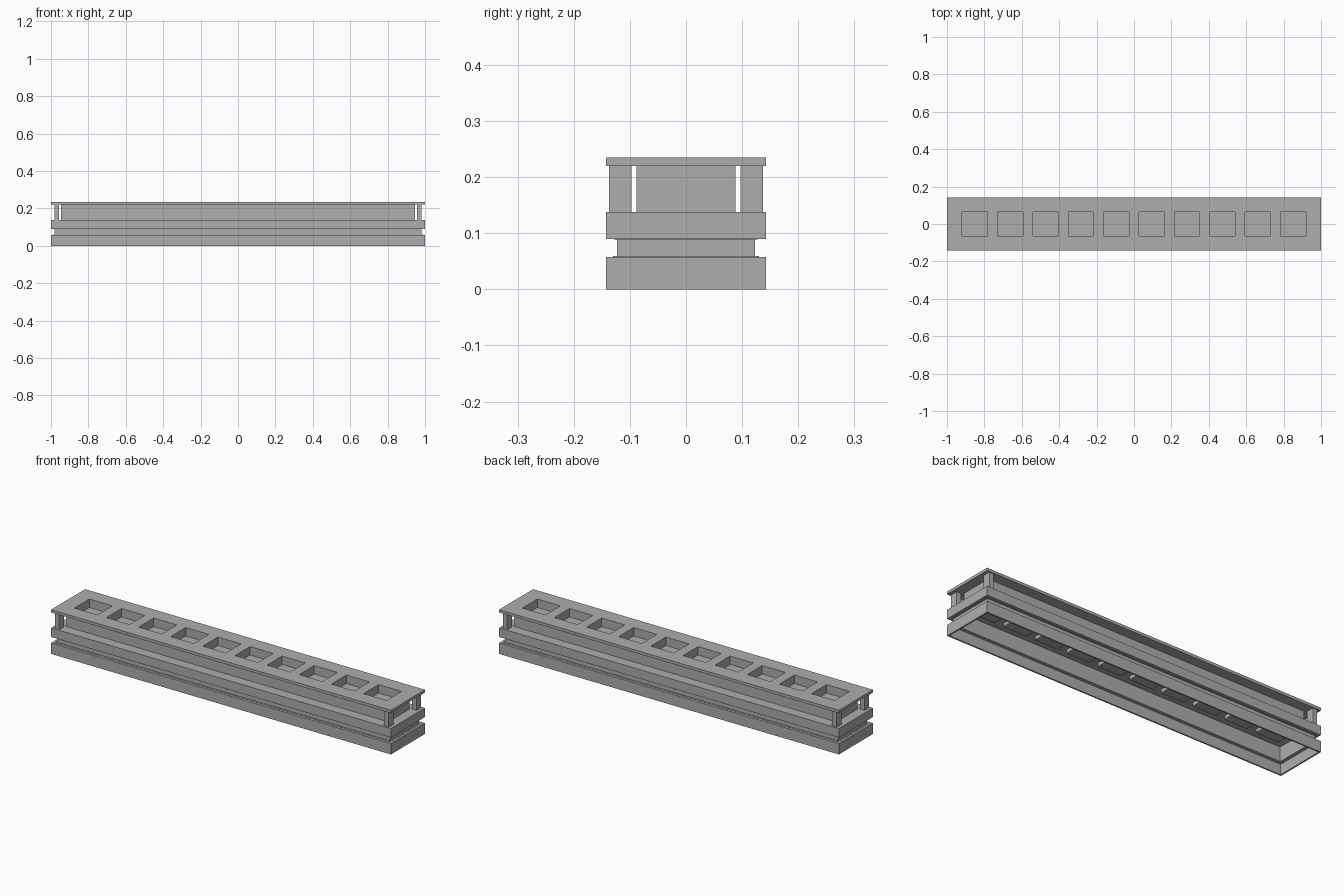
import bpy
import bmesh
from mathutils import Matrix, Vector

cube = bpy.data.objects.get("Cube")
if cube:
    bpy.data.objects.remove(cube, do_unlink=True)

# One plain grey for everything
grey = bpy.data.materials.new("mid_grey")
grey.use_nodes = True
grey.diffuse_color = (0.42, 0.42, 0.42, 1)
grey.node_tree.nodes["Principled BSDF"].inputs["Base Color"].default_value = grey.diffuse_color


def add_box(bm, cx, cy, hx, hy, z0, z1):
    place = Matrix.Translation((cx, cy, (z0 + z1) / 2))
    bmesh.ops.create_cube(bm, size=1, matrix=place @ Matrix.Diagonal((2 * hx, 2 * hy, z1 - z0, 1)))


def finish(name, bm):
    bmesh.ops.recalc_face_normals(bm, faces=bm.faces[:])
    mesh = bpy.data.meshes.new(name)
    bm.to_mesh(mesh)
    bm.free()
    mesh.materials.append(grey)
    obj = bpy.data.objects.new(name, mesh)
    bpy.context.collection.objects.link(obj)
    return obj


def boxes(name, specs):
    bm = bmesh.new()
    for spec in specs:
        add_box(bm, *spec)
    return finish(name, bm)


def ring(name, hx, hy, wall, z0, z1):
    """Rectangular frame, open above and below."""
    bm = bmesh.new()
    loops = []
    for inset, z in ((0, z0), (0, z1), (wall, z1), (wall, z0)):
        x, y = hx - inset, hy - inset
        loops.append([bm.verts.new(Vector((sx * x, sy * y, z)))
                      for sx, sy in ((-1, -1), (1, -1), (1, 1), (-1, 1))])
    for a, b in zip(loops, loops[1:] + loops[:1]):
        for i in range(4):
            j = (i + 1) % 4
            bm.faces.new((a[i], a[j], b[j], b[i]))
    return finish(name, bm)


def cut(obj, cutter):
    mod = obj.modifiers.new("pockets", "BOOLEAN")
    mod.operation = "DIFFERENCE"
    mod.solver = "EXACT"
    mod.object = cutter
    bpy.context.view_layer.update()
    result = bpy.data.meshes.new_from_object(
        obj.evaluated_get(bpy.context.evaluated_depsgraph_get()))
    obj.modifiers.clear()
    obj.data = result


HX, HY = 1.0, 0.143
pocket_x = [(i - 4.5) * 0.189 for i in range(10)]

# Hollow plinth with a recessed neck between two thin lips
ring("plinth", HX, HY, 0.008, 0, 0.057)
ring("plinth_ledge", HX, HY, 0.026, 0.055, 0.058)
ring("lower_lip", 0.988, 0.13, 0.013, 0.058, 0.0595)
ring("neck", 0.98, 0.123, 0.006, 0.058, 0.09)
ring("upper_lip", 0.988, 0.128, 0.011, 0.0885, 0.09)

# Middle band, closed by a deck
ring("middle_band", HX, HY, 0.026, 0.09, 0.136)
boxes("deck", [(0, 0, HX, HY, 0.132, 0.138)])

# Blocks under the deck, one for each pocket
boxes("underside_blocks", [(x, 0, 0.068, 0.063, 0.113, 0.132) for x in pocket_x])

# Long central body and overhanging top plate
body = boxes("central_body", [(0, 0, 0.946, 0.088, 0.138, 0.22)])
plate = boxes("top_plate", [(0, 0, HX, HY, 0.22, 0.235)])

# Row of square pockets sunk through the plate into the body
cutter = boxes("pocket_cutter", [(x, 0, 0.068, 0.063, 0.19, 0.26) for x in pocket_x])
cutter.hide_render = True
cut(body, cutter)
cut(plate, cutter)
bpy.data.objects.remove(cutter, do_unlink=True)

# Corner posts between the deck and the plate
boxes("corner_posts", [(sx * 0.969, sy * 0.117, 0.013, 0.02, 0.138, 0.22)
                       for sx in (-1, 1) for sy in (-1, 1)])
